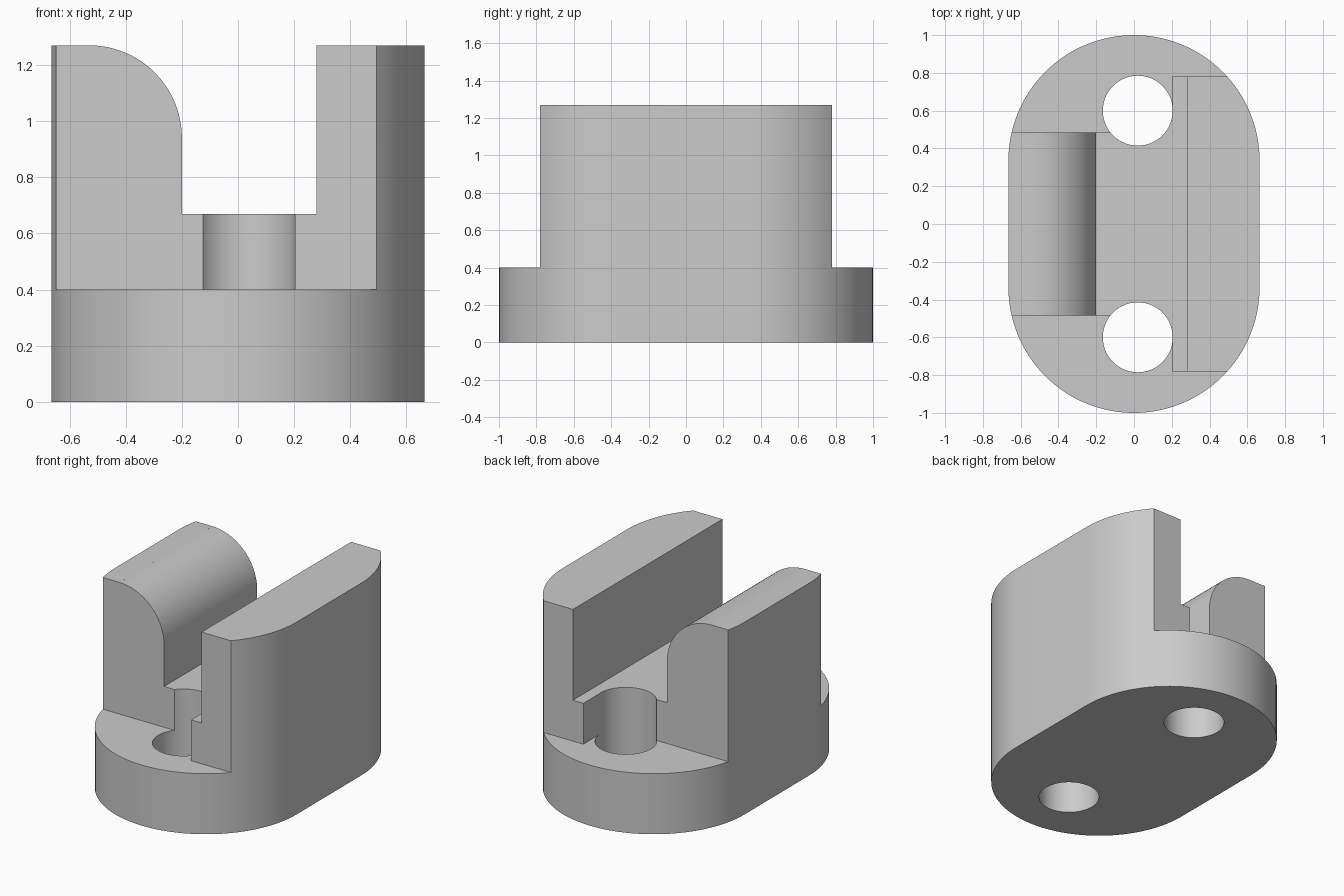
import bpy, bmesh
from math import cos, sin, radians
from mathutils import Vector

if "Cube" in bpy.data.objects:
    bpy.data.objects.remove(bpy.data.objects["Cube"], do_unlink=True)

HALF_W, HALF_L, HEIGHT = 0.665, 1.0, 1.27
BASE_TOP, SLOT_FLOOR = 0.40, 0.67

grey = bpy.data.materials.new("plain grey")
grey.use_nodes = True
grey.diffuse_color = (0.6, 0.6, 0.6, 1)
grey.node_tree.nodes["Principled BSDF"].inputs["Base Color"].default_value = (0.6, 0.6, 0.6, 1)


def arc(cx, cy, r, start, end, steps):
    angles = [radians(start + (end - start) * i / steps) for i in range(steps + 1)]
    return [(cx + r * cos(a), cy + r * sin(a)) for a in angles]


def prism(name, outline, low, high, along_y=False):
    """Extrude a 2D outline along z, or an xz outline along y."""
    bm = bmesh.new()
    verts = [bm.verts.new((a, low, b) if along_y else (a, b, low)) for a, b in outline]
    face = bm.faces.new(verts)
    new = bmesh.ops.extrude_face_region(bm, geom=[face])["geom"]
    move = Vector((0, high - low, 0)) if along_y else Vector((0, 0, high - low))
    bmesh.ops.translate(bm, vec=move, verts=[g for g in new if isinstance(g, bmesh.types.BMVert)])
    bmesh.ops.recalc_face_normals(bm, faces=bm.faces)
    mesh = bpy.data.meshes.new(name)
    bm.to_mesh(mesh)
    bm.free()
    mesh.materials.append(grey)
    obj = bpy.data.objects.new(name, mesh)
    bpy.context.collection.objects.link(obj)
    return obj


# Rounded-end body
end_y = HALF_L - HALF_W
body = prism("slotted_body",
             arc(0, end_y, HALF_W, 0, 180, 64) + arc(0, -end_y, HALF_W, 180, 360, 64),
             0, HEIGHT)

# Lengthwise slot, with a rounded edge on the right-hand wall
cutters = [prism("slot_cutter",
                 [(0.28, SLOT_FLOOR), (0.28, 1.5), (-0.524, 1.5)]
                 + arc(-0.53, 0.94, 0.33, 89, 0, 24) + [(-0.2, SLOT_FLOOR)],
                 -1.2, 1.2, along_y=True)]

# Bolt holes and the stepped notches above them, at both ends
notch = [(-1, 0.485), (0.02, 0.485), (0.02, 0.6), (0.204, 0.6),
         (0.204, 0.78), (1, 0.78), (1, 1.2), (-1, 1.2)]
for side, label in ((-1, "front"), (1, "back")):
    cutters.append(prism(label + "_hole_cutter",
                         arc(0.02, side * 0.6, 0.185, 0, 360, 64)[:-1], -0.2, 1.6))
    cutters.append(prism(label + "_notch_cutter",
                         [(x, side * y) for x, y in notch], BASE_TOP, 1.7))

# Cut the body, then drop the cutters
bpy.context.view_layer.objects.active = body
body.select_set(True)
for cutter in cutters:
    cutter.hide_render = True
    mod = body.modifiers.new(cutter.name, "BOOLEAN")
    mod.operation = "DIFFERENCE"
    mod.solver = "EXACT"
    mod.object = cutter
    bpy.ops.object.modifier_apply(modifier=mod.name)
    bpy.data.objects.remove(cutter, do_unlink=True)

bpy.ops.object.shade_smooth_by_angle(angle=radians(30))
